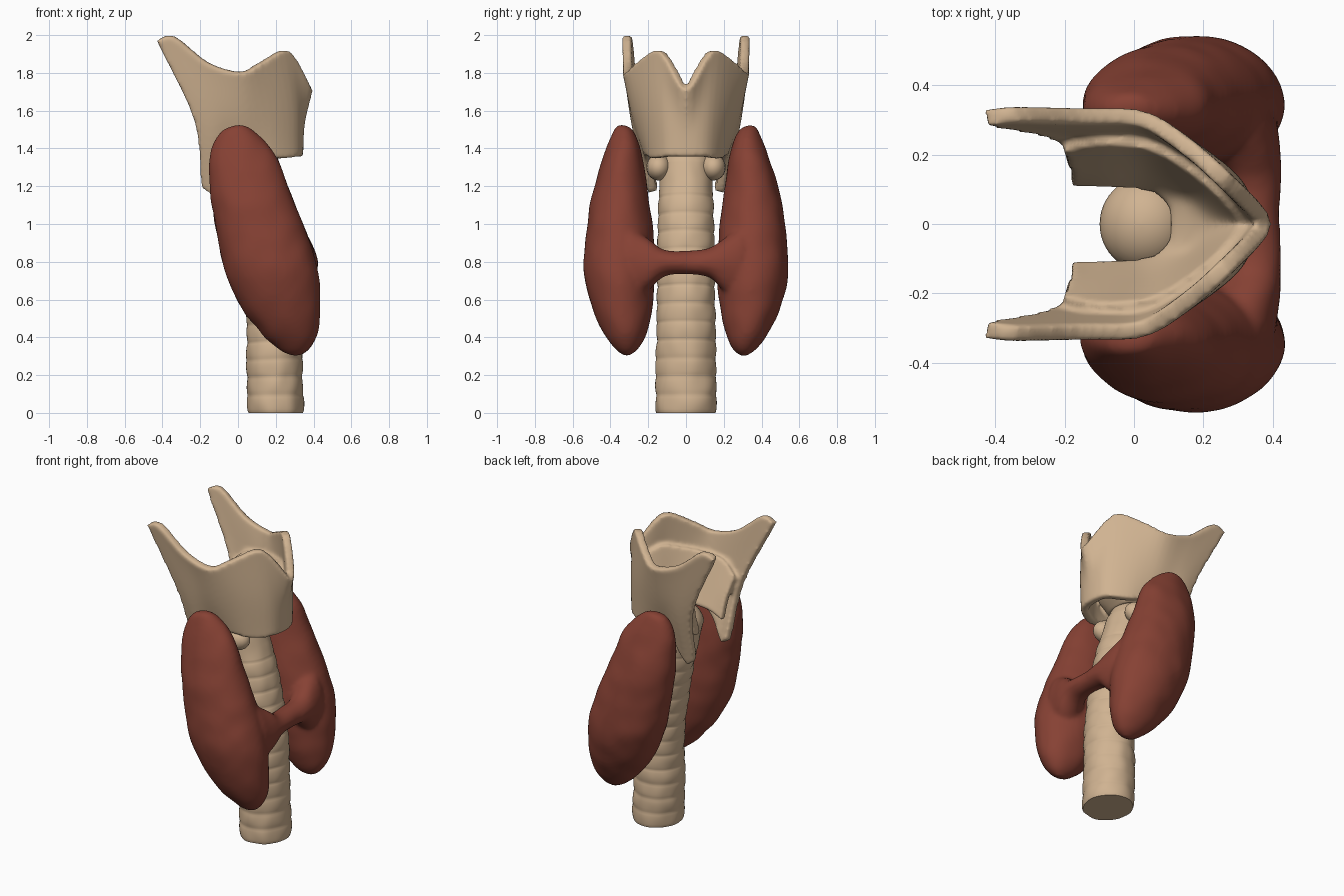
import bpy, bmesh, math
from mathutils import Vector, noise

if "Cube" in bpy.data.objects:
    bpy.data.objects.remove(bpy.data.objects["Cube"])


def material(name, rgb):
    m = bpy.data.materials.new(name)
    m.diffuse_color = (*rgb, 1)
    m.use_nodes = True
    m.node_tree.nodes["Principled BSDF"].inputs["Base Color"].default_value = m.diffuse_color
    return m


cartilage_mat = material("tan cartilage", (0.63, 0.45, 0.285))
gland_mat = material("red brown gland", (0.24, 0.053, 0.034))


def spline(pts, n):
    """Smooth curve through the rows of a table, n steps per span."""
    P = [Vector(p) for p in pts]
    P = [2 * P[0] - P[1]] + P + [2 * P[-1] - P[-2]]
    out = []
    for i in range(1, len(P) - 2):
        a, b, c, d = P[i - 1:i + 3]
        for k in range(n):
            t = k / n
            out.append(0.5 * (2 * b + (c - a) * t + (2 * a - 5 * b + 4 * c - d) * t * t
                              + (3 * b - a - 3 * c + d) * t ** 3))
    return out + [P[-2]]


def finish(name, bm, mat):
    me = bpy.data.meshes.new(name)
    bm.to_mesh(me)
    bm.free()
    me.materials.append(mat)
    me.shade_smooth()
    ob = bpy.data.objects.new(name, me)
    bpy.context.collection.objects.link(ob)
    return ob


def fuse(ob, voxel, steps):
    """Merge overlapping shells and soften the joins."""
    rem = ob.modifiers.new("fuse", "REMESH")
    rem.mode, rem.voxel_size, rem.use_smooth_shade = "VOXEL", voxel, True
    smo = ob.modifiers.new("soften", "SMOOTH")
    smo.factor, smo.iterations = 0.5, steps


def loft(bm, rings):
    """Closed skin through rings of equal point count."""
    rows = [[bm.verts.new(p) for p in r] for r in rings]
    n = len(rows[0])
    for a, b in zip(rows, rows[1:]):
        for i in range(n):
            bm.faces.new((a[i], a[(i + 1) % n], b[(i + 1) % n], b[i]))
    bm.faces.new(rows[0][::-1])
    bm.faces.new(rows[-1])
    bmesh.ops.recalc_face_normals(bm, faces=bm.faces)


def sheet(bm, half):
    """Sheet through columns of three points, mirrored across y = 0."""
    cols = [[(x, -y, z) for x, y, z in c] for c in half[:0:-1]] + half
    rows = [spline([c[k] for c in cols], 4) for k in range(3)]
    grid = [[bm.verts.new(p) for p in spline(trio, 8)] for trio in zip(*rows)]
    for a, b in zip(grid, grid[1:]):
        for j in range(len(a) - 1):
            bm.faces.new((a[j], b[j], b[j + 1], a[j + 1]))


def angles(n):
    return [2 * math.pi * i / n for i in range(n)]


# trachea: ringed tube that leans back and ends in a dome (x, z, x radius, y radius)
bm = bmesh.new()
path = spline([(.20, 0, .148, .16), (.192, .3, .146, .158), (.19, .55, .145, .153),
               (.16, .8, .143, .15), (.105, 1.08, .14, .145), (.04, 1.32, .13, .137)], 30)
rings = []
for cx, z, rx, ry in path:
    bulge = 0.007 * (abs(math.sin(math.pi * z / 0.095)) ** 0.5 - 0.6)
    if z > 1.14:
        bulge = 0
    ring = []
    for a in angles(48):
        tilt = 0.13 * math.cos(a) * rx * min(1, z / 0.8)
        w = bulge + 0.006 * noise.noise((math.cos(a) * 2, math.sin(a) * 2, z * 9))
        ring.append((cx + (rx + w) * math.cos(a), (ry + w) * math.sin(a), z + tilt))
    rings.append(ring)
for k in range(1, 9):
    t = k / 8.2 * math.pi / 2
    rings.append([(.03 - .01 * k / 8 + .13 * math.cos(t) * math.cos(a),
                   .137 * math.cos(t) * math.sin(a),
                   1.32 + .12 * math.sin(t) + .017 * math.cos(a) * math.cos(t)) for a in angles(48)])
loft(bm, rings)
trachea = finish("trachea", bm, cartilage_mat)
bpy.context.view_layer.objects.active = trachea
trachea.select_set(True)
bpy.ops.object.shade_smooth_by_angle(angle=math.radians(50))

# small side knobs below the shield
bm = bmesh.new()
for s in (-1, 1):
    r = bmesh.ops.create_uvsphere(bm, u_segments=20, v_segments=12, radius=1)
    for v in r["verts"]:
        v.co = (.09 + .09 * v.co.x, s * .145 + .065 * v.co.y, 1.30 + .07 * v.co.z)
finish("side_knobs", bm, cartilage_mat)

# shield cartilage: V-shaped plate with upper and lower horns, columns bottom / middle / top
plate = [((.342, 0, 1.355), (.352, 0, 1.53), (.397, 0, 1.71)),
         ((.315, .11, 1.355), (.312, .12, 1.62), (.278, .14, 1.915)),
         ((.21, .185, 1.345), (.20, .215, 1.60), (.14, .26, 1.86)),
         ((.09, .215, 1.36), (.06, .275, 1.58), (.02, .328, 1.80)),
         ((-.03, .215, 1.33), (-.07, .29, 1.58), (-.16, .335, 1.85)),
         ((-.13, .20, 1.17), (-.16, .29, 1.55), (-.34, .338, 1.99)),
         ((-.195, .19, 1.19), (-.235, .28, 1.55), (-.432, .328, 1.97))]
# inner lining that slopes from the plate down to the dome
lining = [((.13, 0, 1.39), (.24, 0, 1.48), (.345, 0, 1.64)),
          ((.12, .07, 1.39), (.20, .10, 1.48), (.275, .11, 1.72)),
          ((.08, .12, 1.39), (.13, .155, 1.50), (.15, .21, 1.70)),
          ((.01, .14, 1.38), (.04, .19, 1.50), (.04, .26, 1.68)),
          ((-.08, .145, 1.37), (-.08, .20, 1.50), (-.10, .27, 1.66)),
          ((-.175, .15, 1.33), (-.18, .19, 1.45), (-.20, .25, 1.58))]
bm = bmesh.new()
sheet(bm, plate)
sheet(bm, lining)
shield = finish("shield_cartilage", bm, cartilage_mat)
sol = shield.modifiers.new("thickness", "SOLIDIFY")
sol.thickness, sol.offset = 0.05, -0.9
fuse(shield, 0.011, 8)

# gland: two mirrored lobes (z, x min, x max, inner y, outer y) and a bridge
lobe = spline([(1.525, -.02, .03, .32, .36), (1.49, -.09, .085, .275, .385), (1.38, -.145, .195, .235, .43),
               (1.17, -.148, .275, .20, .495), (.95, -.112, .365, .175, .53), (.75, -.07, .425, .165, .542),
               (.56, .015, .436, .178, .50), (.42, .12, .423, .21, .435), (.34, .21, .383, .25, .375),
               (.303, .28, .33, .295, .325)], 6)
bridge = spline([(-.30, .28, .78, .13, .22), (-.20, .322, .785, .10, .14), (-.12, .345, .795, .077, .075),
                 (0, .348, .797, .073, .062), (.12, .345, .795, .077, .075), (.20, .322, .785, .10, .14),
                 (.30, .28, .78, .13, .22)], 6)

bm = bmesh.new()
for s in (-1, 1):
    loft(bm, [[((x0 + x1) / 2 + (x1 - x0) / 2 * math.cos(a),
                s * ((y0 + y1) / 2 + (y1 - y0) / 2 * math.sin(a)), z)
               for a in angles(40)] for z, x0, x1, y0, y1 in lobe])
loft(bm, [[(x + rx * math.cos(a), y, z + rz * math.sin(a)) for a in angles(32)]
          for y, x, z, rx, rz in bridge])
# faint lumps on the gland surface
for v in bm.verts:
    v.co += 0.006 * noise.noise_vector(v.co * 9)
fuse(finish("gland", bm, gland_mat), 0.014, 6)
